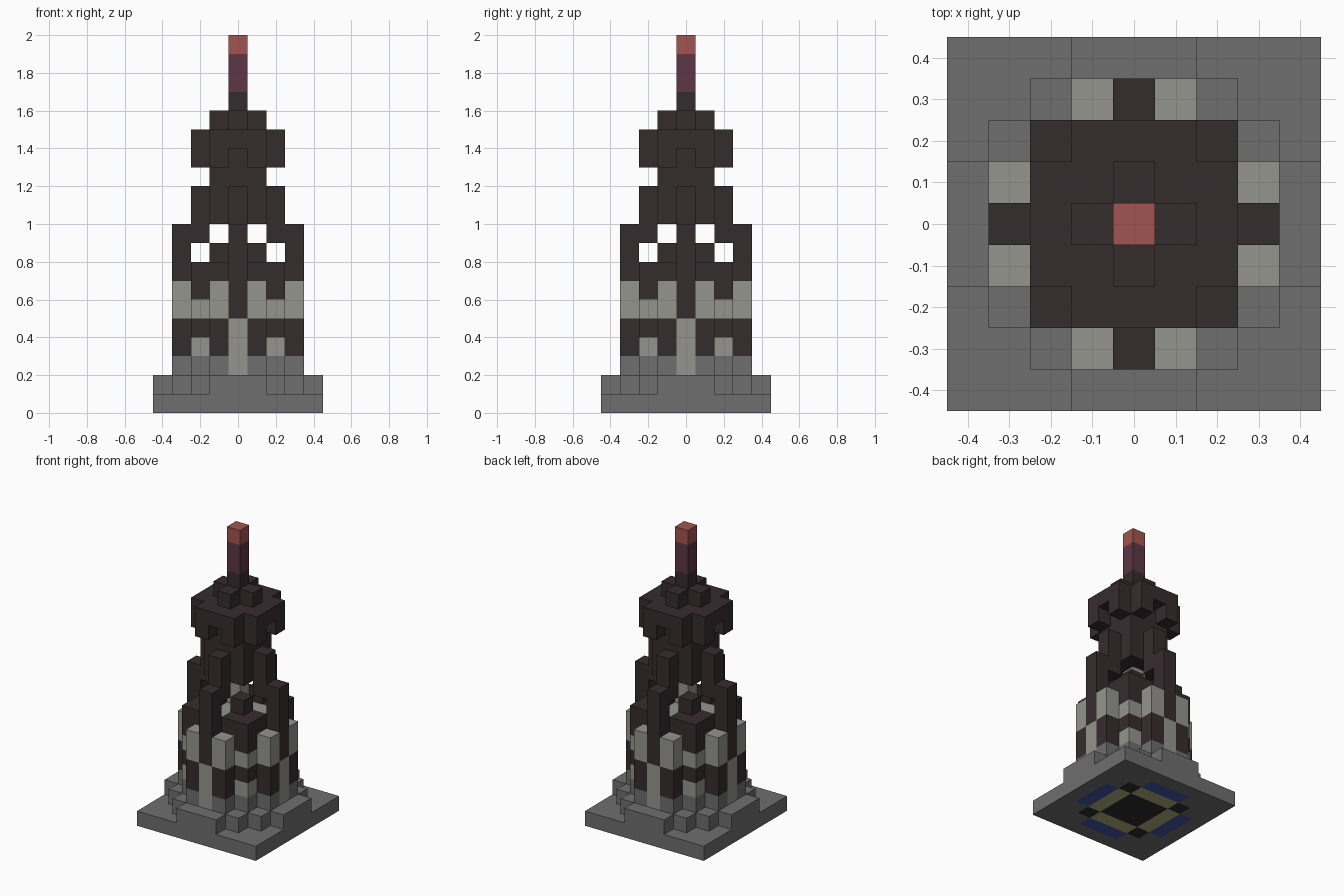
import bpy, bmesh
from mathutils import Vector

cube = bpy.data.objects.get("Cube")
if cube:
    bpy.data.objects.remove(cube)

U = 0.1  # block size
COLOURS = {
    "stone_grey": (0.156, 0.156, 0.156),
    "pale_stone": (0.30, 0.30, 0.275),
    "dark_brick": (0.036, 0.025, 0.027),
    "plum": (0.107, 0.037, 0.06),
    "coral_red": (0.352, 0.091, 0.08),
    "deep_blue": (0.05, 0.09, 0.36),
    "olive_yellow": (0.42, 0.42, 0.20),
    "black": (0.024, 0.024, 0.027),
}
NAMES = list(COLOURS)
GREY, PALE, DARK, PLUM, RED, BLUE, YELLOW, BLACK = range(len(NAMES))
for name, rgb in COLOURS.items():
    m = bpy.data.materials.new(name)
    m.use_nodes = True
    m.diffuse_color = (*rgb, 1)
    m.node_tree.nodes["Principled BSDF"].inputs["Base Color"].default_value = (*rgb, 1)

cells = {}  # block position -> (part, colour)


def column(part, x, y, z0, z1, colour):
    """Stack of blocks, repeated on all four sides and mirrored."""
    for a, b in ((x, y), (y, x)):
        for sx in (1, -1):
            for sy in (1, -1):
                for z in range(z0, z1):
                    cells[(a * sx, b * sy, z)] = (part, colour)


def slab(part, r, z0, z1, colour):
    """Square slab reaching r blocks from the centre."""
    for x in range(r + 1):
        for y in range(x + 1):
            column(part, x, y, z0, z1, colour)


# Base plate with a coloured underside
slab("base_plate", 4, 0, 1, GREY)
slab("base_plate", 1, 0, 1, BLACK)
column("base_plate", 2, 2, 0, 1, BLACK)
for i in (0, 1):
    column("base_plate", 2, i, 0, 1, YELLOW)
    column("base_plate", 3, i, 0, 1, BLUE)

# Cross-shaped plinth and its corner steps
slab("plinth", 2, 1, 2, GREY)
for i in (0, 1):
    for j in (3, 4):
        column("plinth", j, i, 1, 2, GREY)
column("corner_steps", 3, 2, 1, 2, GREY)

# Lower tower, banded walls
slab("lower_core", 1, 2, 7, DARK)
column("lower_core", 2, 0, 2, 7, DARK)
column("lower_core", 2, 1, 2, 7, DARK)
column("lower_wall", 3, 1, 2, 3, GREY)
column("lower_wall", 3, 1, 3, 5, DARK)
column("lower_wall", 3, 1, 5, 7, PALE)
column("corner_pillars", 2, 2, 2, 3, GREY)
column("corner_pillars", 2, 2, 3, 4, PALE)
column("corner_pillars", 2, 2, 4, 5, DARK)
column("corner_pillars", 2, 2, 5, 6, PALE)
column("corner_pillars", 2, 2, 6, 8, DARK)
column("door_panels", 3, 0, 2, 5, PALE)

# Open gallery: floor, posts and pale centre
column("gallery_floor", 2, 1, 7, 8, DARK)
column("gallery_floor", 2, 0, 7, 8, PALE)
column("gallery_floor", 1, 0, 7, 8, PALE)
column("gallery_posts", 1, 1, 7, 9, DARK)
column("gallery_core", 0, 0, 7, 10, PALE)

# Stepped buttresses
column("buttresses", 3, 0, 5, 10, DARK)
column("buttresses", 2, 0, 9, 12, DARK)

# Upper tower and overhanging head
slab("upper_tower", 1, 10, 13, DARK)
slab("head", 1, 13, 15, DARK)
column("head", 2, 1, 13, 15, DARK)
column("head", 2, 0, 14, 15, DARK)
column("head_cap", 1, 0, 15, 16, DARK)

# Spire
column("spire", 0, 0, 15, 17, DARK)
column("spire", 0, 0, 17, 19, PLUM)
column("spire", 0, 0, 19, 20, RED)

# Skin each part: only faces open to the air
DIRS = [Vector(d) for d in ((1, 0, 0), (-1, 0, 0), (0, 1, 0), (0, -1, 0), (0, 0, 1), (0, 0, -1))]
for part in dict.fromkeys(p for p, c in cells.values()):
    bm = bmesh.new()
    used = []
    for pos, (owner, colour) in cells.items():
        if owner != part:
            continue
        for n in DIRS:
            if tuple(int(a + b) for a, b in zip(pos, n)) in cells:
                continue
            u = Vector((n.y, n.z, n.x))
            v = n.cross(u)
            mid = Vector(pos) + Vector((0, 0, 0.5)) + n / 2
            ring = [(u + v), (v - u), (-u - v), (u - v)]
            face = bm.faces.new([bm.verts.new((mid + r / 2) * U) for r in ring])
            if colour not in used:
                used.append(colour)
            face.material_index = used.index(colour)
    if not used:
        bm.free()
        continue
    bmesh.ops.remove_doubles(bm, verts=bm.verts, dist=0.001)
    bmesh.ops.dissolve_limit(bm, angle_limit=0.01, verts=bm.verts, edges=bm.edges, delimit={"MATERIAL"})
    mesh = bpy.data.meshes.new(part)
    bm.to_mesh(mesh)
    bm.free()
    for colour in used:
        mesh.materials.append(bpy.data.materials[NAMES[colour]])
    bpy.context.collection.objects.link(bpy.data.objects.new(part, mesh))
